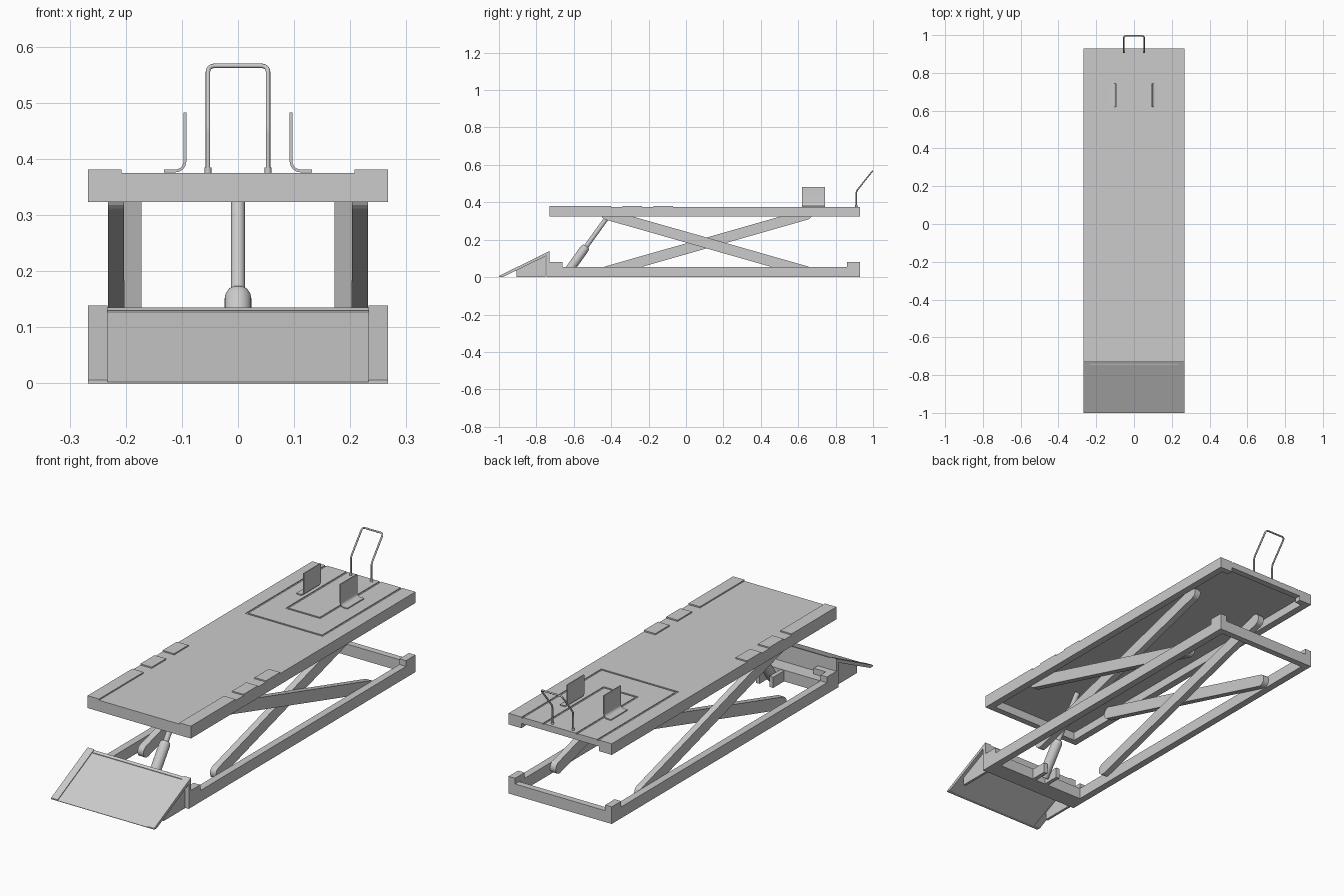
import bpy, bmesh, math
from mathutils import Vector

if "Cube" in bpy.data.objects:
    bpy.data.objects.remove(bpy.data.objects["Cube"])


def finish(name, bm, mirror=False):
    bmesh.ops.recalc_face_normals(bm, faces=bm.faces)
    me = bpy.data.meshes.new(name)
    bm.to_mesh(me)
    bm.free()
    ob = bpy.data.objects.new(name, me)
    bpy.context.collection.objects.link(ob)
    if mirror:
        ob.modifiers.new("Mirror", 'MIRROR')
    return ob


def prism(name, pts, lo, hi, axis='x', mirror=False):
    """Extrude a 2D outline along an axis (x: yz, y: xz, z: xy points)."""
    def place(p, t):
        a, b = p
        return {'x': (t, a, b), 'y': (a, t, b), 'z': (a, b, t)}[axis]
    bm = bmesh.new()
    v0 = [bm.verts.new(place(p, lo)) for p in pts]
    v1 = [bm.verts.new(place(p, hi)) for p in pts]
    bm.faces.new(v0)
    bm.faces.new(v1)
    n = len(pts)
    for i in range(n):
        j = (i + 1) % n
        bm.faces.new((v0[i], v0[j], v1[j], v1[i]))
    return finish(name, bm, mirror)


def box(name, x0, x1, y0, y1, z0, z1, mirror=False):
    return prism(name, [(x0, y0), (x1, y0), (x1, y1), (x0, y1)], z0, z1, 'z', mirror)


def capsule(a, b, r, n=10):
    """Outline of a bar with rounded ends."""
    ang = math.atan2(b[1] - a[1], b[0] - a[0])
    pts = []
    for c, start in ((b, ang - math.pi / 2), (a, ang + math.pi / 2)):
        for i in range(n + 1):
            t = start + math.pi * i / n
            pts.append((c[0] + r * math.cos(t), c[1] + r * math.sin(t)))
    return pts


def smooth(ob):
    bpy.ops.object.select_all(action='DESELECT')
    ob.select_set(True)
    bpy.context.view_layer.objects.active = ob
    bpy.ops.object.shade_smooth_by_angle(angle=math.radians(35))


def lathe_along(name, p0, p1, profile, seg=24):
    """Revolve (radius, fraction) rings around the line p0-p1."""
    p0, p1 = Vector(p0), Vector(p1)
    q = (p1 - p0).to_track_quat('Z', 'Y')
    bm = bmesh.new()
    rings = []
    for r, t in profile:
        rings.append([bm.verts.new(p0.lerp(p1, t) + q @ Vector(
            (r * math.cos(2 * math.pi * i / seg), r * math.sin(2 * math.pi * i / seg), 0)))
            for i in range(seg)])
    for a, b in zip(rings, rings[1:]):
        for i in range(seg):
            j = (i + 1) % seg
            bm.faces.new((a[i], a[j], b[j], b[i]))
    bm.faces.new(rings[0])
    bm.faces.new(rings[-1])
    ob = finish(name, bm)
    smooth(ob)
    return ob


W, RI = 0.267, 0.233          # half width, inner side of rails
Y0, Y1 = -0.73, 0.93          # front and back of both frames

# base frame: side rails with raised corner posts, cross beams
prism("base_rail", [(Y0, 0), (Y1, 0), (Y1, .08), (.86, .08), (.86, .053),
                    (-.66, .053), (-.66, .08), (Y0, .08)], RI, W, mirror=True)
box("base_back_beam", -RI, RI, .9, Y1, 0, .053)
box("base_front_beam", -RI, RI, Y0, -.66, 0, .053)
box("base_front_corner", .17, RI, Y0, -.7, .053, .08, mirror=True)
box("cylinder_mount", .026, .045, -.66, -.58, 0, .05, mirror=True)

# platform: thin deck over a hollow skirt
deck = box("platform_deck", -W, W, Y0, Y1, .363, .375)
box("platform_side_skirt", RI, W, Y0, Y1, .323, .363, mirror=True)
box("platform_front_skirt", -RI, RI, Y0, Y0 + .03, .323, .363)
prism("platform_back_skirt", [(-RI, .323), (-.2, .323), (-.2, .345), (.2, .345),
                              (.2, .323), (RI, .323), (RI, .363), (-RI, .363)], .9, Y1, 'y')

# panel grooves in the deck
for hw, ys in ((.2, .34), (.09, .48)):
    g = .009
    cut = prism("groove_cutter", [(-hw, 1.1), (-hw, ys), (hw, ys), (hw, 1.1), (hw - g, 1.1),
                                  (hw - g, ys + g), (-hw + g, ys + g), (-hw + g, 1.1)],
                .371, .39, 'z')
    cut.hide_render = True
    cut.hide_viewport = True
    m = deck.modifiers.new("Groove", 'BOOLEAN')
    m.operation = 'DIFFERENCE'
    m.solver = 'EXACT'
    m.object = cut

# raised edge strips and grip pads
for i, (a, b) in enumerate(((Y0, -.40), (-.34, -.235), (-.175, -.07))):
    box(f"edge_pad_{i}", .208, W, a, b, .375, .381, mirror=True)

# scissor arms, outer and inner pair
prism("outer_arm", capsule((.645, .03), (-.425, .335), .028), .203, .232, mirror=True)
prism("inner_arm", capsule((-.425, .03), (.645, .335), .028), .172, .203, mirror=True)

# hydraulic cylinder and its rod
lathe_along("lift_cylinder", (0, -.64, .015), (0, -.533, .165),
            [(.024, 0), (.024, .9), (.0225, .95), (.019, .985), (.014, 1)])
lathe_along("lift_rod", (0, -.56, .127), (0, -.398, .352), [(.0125, 0), (.0125, 1)])

# entry ramp: sunk centre plate, raised sides, gussets and back wall
prism("ramp_plate", [(-1, 0), (-.985, 0), (Y0, .122), (Y0, .135), (-1, .002)], -RI, RI)
prism("ramp_side", [(-1, 0), (-.98, 0), (Y0, .122), (Y0, .139), (-1, .006)], RI, W, mirror=True)
prism("ramp_gusset", [(-.905, 0), (-.75, 0), (-.75, .117), (-.905, .04)], .238, .25, mirror=True)
box("ramp_back_wall", -W, W, -.745, Y0, 0, .13)

# wheel guides: L brackets with a rounded bend
R, T = .02, .005
outer = [(.092 + R - R * math.cos(t), .376 + R - R * math.sin(t))
         for t in [math.pi / 2 * i / 6 for i in range(7)]]
r = R - T
inner = [(.092 + R - r * math.cos(t), .376 + R - r * math.sin(t))
         for t in [math.pi / 2 * i / 6 for i in range(6, -1, -1)]]
smooth(prism("wheel_guide", [(.092, .483)] + outer + [(.132, .376), (.132, .381)]
             + inner + [(.097, .483)], .62, .743, 'y', mirror=True))

# bent wire handle with rounded corners
corners = [Vector(p) for p in ((-.0535, .91, .375), (-.0535, .91, .458), (-.0535, .996, .566),
                               (.0535, .996, .566), (.0535, .91, .458), (.0535, .91, .375))]
path = [corners[0]]
for a, b, c in zip(corners, corners[1:], corners[2:]):
    s, e = b + (a - b).normalized() * .014, b + (c - b).normalized() * .014
    for i in range(7):
        t = i / 6
        path.append(s * (1 - t) ** 2 + b * 2 * t * (1 - t) + e * t * t)
path.append(corners[-1])
cu = bpy.data.curves.new("handle", 'CURVE')
cu.dimensions = '3D'
cu.bevel_depth = .004
cu.bevel_resolution = 3
cu.use_fill_caps = True
sp = cu.splines.new('POLY')
sp.points.add(len(path) - 1)
for p, v in zip(sp.points, path):
    p.co = (*v, 1)
    p.radius = 1
bpy.context.collection.objects.link(bpy.data.objects.new("handle", cu))
for s in (-1, 1):
    lathe_along("handle_socket", (s * .0535, .91, .375), (s * .0535, .91, .385),
                [(.006, 0), (.006, 1)], 16)
